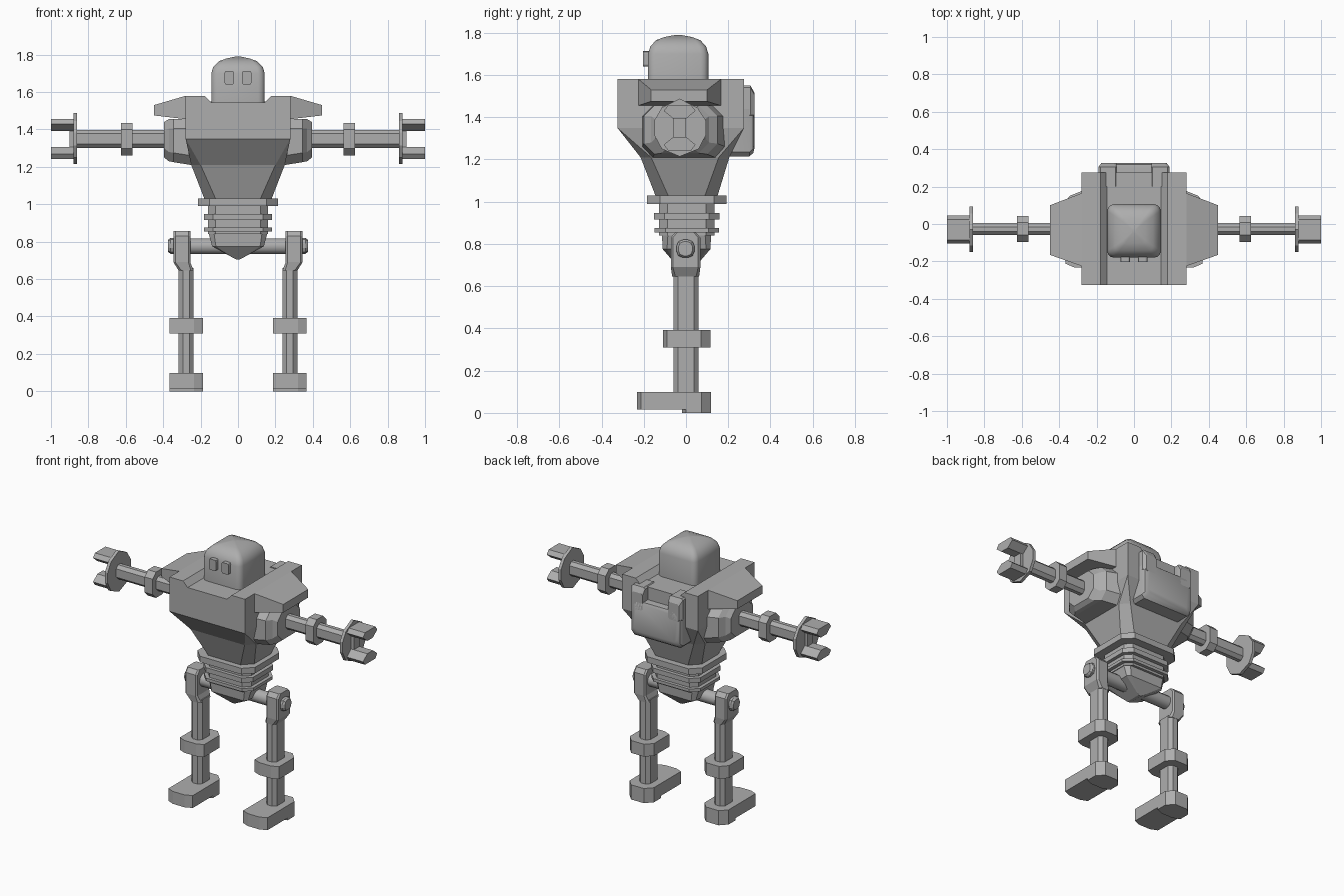
import bpy, bmesh, math

grey = bpy.data.materials.new("metal_grey")
grey.diffuse_color = (0.42, 0.42, 0.42, 1)


def section(a0, a1, b0, b1, c, seg):
    """Rectangle outline with cut (seg=1) or rounded corners of size c."""
    pts = []
    corners = [(a1 - c, b1 - c, 0), (a0 + c, b1 - c, 90),
               (a0 + c, b0 + c, 180), (a1 - c, b0 + c, 270)]
    for ca, cb, start in corners:
        for i in range(seg + 1):
            ang = math.radians(start + 90 * i / seg)
            pts.append((ca + c * math.cos(ang), cb + c * math.sin(ang)))
    return pts


def place(axis, t, a, b):
    return {"x": (t, a, b), "y": (a, t, b), "z": (a, b, t)}[axis]


def build(name, rings, axis, mirror=False, smooth=False):
    """Skin a list of (position, outline) rings along an axis."""
    bm = bmesh.new()
    loops = [[bm.verts.new(place(axis, t, a, b)) for a, b in pts] for t, pts in rings]
    n = len(loops[0])
    for lo, hi in zip(loops, loops[1:]):
        for i in range(n):
            bm.faces.new((lo[i], lo[(i + 1) % n], hi[(i + 1) % n], hi[i]))
    bm.faces.new(loops[0])
    bm.faces.new(loops[-1])
    bmesh.ops.remove_doubles(bm, verts=bm.verts[:], dist=0.0005)
    bmesh.ops.recalc_face_normals(bm, faces=bm.faces[:])
    mesh = bpy.data.meshes.new(name)
    bm.to_mesh(mesh)
    bm.free()
    mesh.materials.append(grey)
    ob = bpy.data.objects.new(name, mesh)
    bpy.context.collection.objects.link(ob)
    if smooth:
        bpy.ops.object.select_all(action="DESELECT")
        ob.select_set(True)
        bpy.context.view_layer.objects.active = ob
        bpy.ops.object.shade_smooth_by_angle(angle=math.radians(35))
    if mirror:
        ob.modifiers.new("mirror", "MIRROR")
    return ob


def loft(name, axis, stations, seg=1, **kw):
    """stations: (position, a0, a1, b0, b1, corner)"""
    return build(name, [(s[0], section(*s[1:], seg)) for s in stations], axis, **kw)


def bar(name, axis, lo, hi, a0, a1, b0, b1, c=0.0, seg=1, **kw):
    return loft(name, axis, [(lo, a0, a1, b0, b1, c), (hi, a0, a1, b0, b1, c)], seg, **kw)


def prism(name, axis, lo, hi, pts, **kw):
    return build(name, [(lo, pts), (hi, pts)], axis, **kw)


# Torso: notched upper chest and tapered belly
prism("chest", "y", -0.325, 0.275,
      [(-0.28, 1.35), (0.28, 1.35), (0.28, 1.58), (0.18, 1.58),
       (0.145, 1.545), (-0.145, 1.545), (-0.18, 1.58), (-0.28, 1.58)])
loft("belly", "z", [(1.03, -0.18, 0.18, -0.145, 0.15, 0.06),
                    (1.21, -0.25, 0.25, -0.215, 0.205, 0.05),
                    (1.35, -0.28, 0.28, -0.325, 0.275, 0.0)])

# Backpack: rounded body with two raised tabs
loft("backpack", "y", [(0.15, -0.19, 0.19, 1.215, 1.46, 0.02),
                       (0.30, -0.19, 0.19, 1.215, 1.46, 0.02),
                       (0.318, -0.18, 0.18, 1.23, 1.457, 0.02),
                       (0.325, -0.16, 0.16, 1.255, 1.45, 0.02)], smooth=True)
loft("backpack_tab", "y", [(0.2, 0.09, 0.19, 1.4, 1.55, 0.01),
                           (0.305, 0.09, 0.19, 1.4, 1.55, 0.01),
                           (0.325, 0.095, 0.175, 1.4, 1.515, 0.01)], mirror=True)

# Head with a rounded crown, and two eyes
head = [(1.54, 0.143, 0.143), (1.70, 0.143, 0.143), (1.735, 0.132, 0.132),
        (1.765, 0.102, 0.105), (1.78, 0.06, 0.065), (1.79, 0.012, 0.012)]
loft("head", "z", [(z, -w, w, -0.037 - d, -0.037 + d, w * 0.25) for z, w, d in head],
     seg=3, smooth=True)
bar("eye", "y", -0.204, -0.16, 0.021, 0.072, 1.64, 1.713, 0.01, 2, mirror=True)

# Shoulders: sloping pad over a chamfered arm housing
loft("shoulder_pad", "x", [(0.24, -0.225, 0.165, 1.455, 1.58, 0),
                           (0.28, -0.225, 0.165, 1.455, 1.58, 0),
                           (0.45, -0.165, 0.10, 1.475, 1.53, 0)], mirror=True)
loft("arm_housing", "x", [(0.22, -0.21, 0.20, 1.205, 1.455, 0.05),
                          (0.345, -0.20, 0.15, 1.225, 1.455, 0.05),
                          (0.37, -0.165, 0.11, 1.23, 1.455, 0.05),
                          (0.395, -0.145, 0.09, 1.25, 1.44, 0.05)], mirror=True)

# Arms
bar("arm_rod", "x", 0.36, 0.87, -0.06, 0.005, 1.302, 1.398, 0.02, mirror=True)
bar("elbow", "x", 0.565, 0.625, -0.095, 0.042, 1.262, 1.435, 0.035, mirror=True)

# Hands: faceted plate, palm and two claws with wedge cross-sections
prism("hand_plate", "x", 0.86, 0.88,
      [(-0.03, 1.488), (0.055, 1.445), (0.094, 1.385), (0.094, 1.315), (0.06, 1.25),
       (-0.03, 1.214), (-0.115, 1.25), (-0.15, 1.315), (-0.15, 1.385), (-0.115, 1.445)],
      mirror=True)
bar("palm", "x", 0.87, 0.90, -0.06, 0.0, 1.29, 1.41, mirror=True)
for label, s in (("upper", 1), ("lower", -1)):
    outer = [(-0.105, 1.35 + s * 0.08), (-0.085, 1.35 + s * 0.107), (0.025, 1.35 + s * 0.107),
             (0.045, 1.35 + s * 0.08), (0.0, 1.35 + s * 0.043), (-0.06, 1.35 + s * 0.043)]
    prism(label + "_claw", "x", 0.87, 1.0, outer, mirror=True)

# Waist: column with three flat rings, then a wedge pelvis
bar("waist_column", "z", 0.84, 1.04, -0.16, 0.16, -0.128, 0.135, 0.04)
for name, lo, hi, w, d, c in (("upper_ring", 0.99, 1.03, 0.213, 0.188, 0.06),
                              ("middle_ring", 0.915, 0.947, 0.183, 0.155, 0.05),
                              ("lower_ring", 0.855, 0.875, 0.183, 0.152, 0.05)):
    bar(name, "z", lo, hi, -w, w, 0.004 - d, 0.004 + d, c)
loft("pelvis", "z", [(0.705, -0.01, 0.01, -0.05, 0.055, 0),
                     (0.775, -0.138, 0.138, -0.11, 0.115, 0.02),
                     (0.855, -0.16, 0.16, -0.115, 0.12, 0.03)])

# Hips: axle with end caps
bar("hip_axle", "x", -0.35, 0.35, -0.043, 0.043, 0.733, 0.818, 0.0425, 3, smooth=True)
loft("axle_cap", "x", [(0.33, -0.045, 0.04, 0.735, 0.82, 0.03),
                       (0.36, -0.045, 0.04, 0.735, 0.82, 0.03),
                       (0.373, -0.036, 0.031, 0.744, 0.811, 0.025)], seg=2, mirror=True)

# Legs: offset hip bracket, shin post, knee collar and foot
loft("hip_bracket", "z", [(0.645, 0.237, 0.317, -0.065, 0.062, 0.015),
                          (0.69, 0.255, 0.345, -0.072, 0.068, 0.01),
                          (0.83, 0.255, 0.345, -0.072, 0.068, 0.01),
                          (0.857, 0.255, 0.345, -0.05, 0.045, 0.01)], mirror=True)
bar("leg_post", "z", 0.05, 0.66, 0.237, 0.317, -0.06, 0.06, 0.022, mirror=True)


def pad_outline(front, back):
    """Block outline seen from above: bowed front edge, cut back corners."""
    return [(0.187, front + 0.02), (0.235, front), (0.32, front), (0.367, front + 0.02),
            (0.367, back - 0.045), (0.325, back), (0.23, back), (0.187, back - 0.045)]


prism("knee_collar", "z", 0.31, 0.393, pad_outline(-0.11, 0.115), mirror=True)
prism("foot", "z", 0.015, 0.098, pad_outline(-0.232, 0.118), mirror=True)
prism("heel_sole", "z", 0.0, 0.03, pad_outline(-0.02, 0.118), mirror=True)
